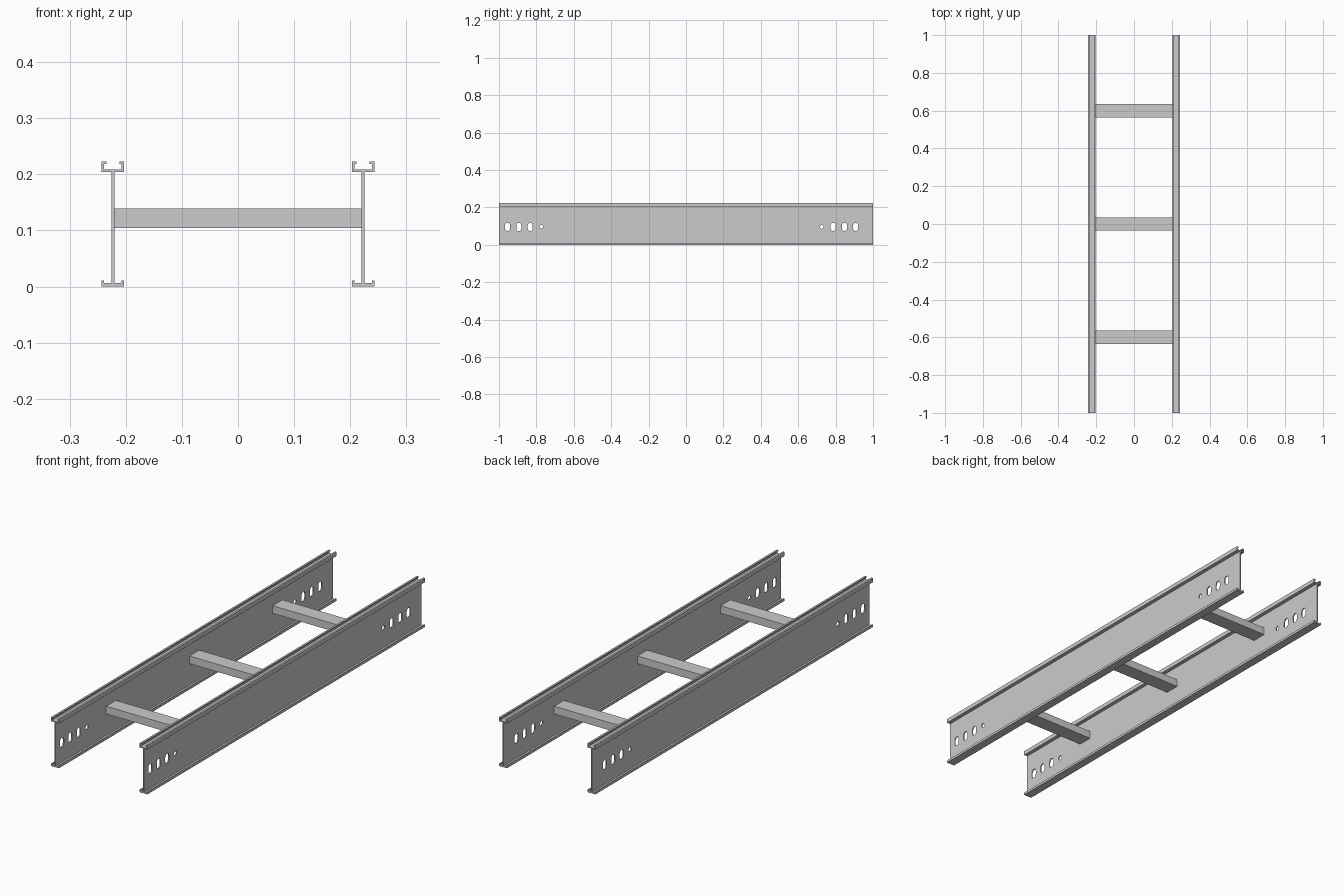
import bpy, bmesh, math

if "Cube" in bpy.data.objects:
    bpy.data.objects.remove(bpy.data.objects["Cube"])

RAIL_X, WEB = 0.223, 0.0025   # rail centre line, half web thickness
HOLE_Z = 0.096

# Right half of the rail cross-section, bottom to top (offset, height)
HALF = [(0.020, 0.0), (0.020, 0.011), (0.0155, 0.011), (0.0155, 0.006),
        (WEB, 0.006), (WEB, 0.204), (0.020, 0.204), (0.020, 0.223),
        (0.0115, 0.223), (0.0115, 0.218), (0.0155, 0.218), (0.0155, 0.209)]
PROFILE = HALF + [(-u, z) for u, z in reversed(HALF)]


def add_prism(bm, points, vec):
    """Extrude a closed outline along vec."""
    face = bm.faces.new([bm.verts.new(p) for p in points])
    res = bmesh.ops.extrude_face_region(bm, geom=[face])
    verts = [g for g in res["geom"] if isinstance(g, bmesh.types.BMVert)]
    bmesh.ops.translate(bm, verts=verts, vec=vec)


def finish(bm, name):
    bmesh.ops.recalc_face_normals(bm, faces=bm.faces)
    mesh = bpy.data.meshes.new(name)
    bm.to_mesh(mesh)
    bm.free()
    ob = bpy.data.objects.new(name, mesh)
    bpy.context.collection.objects.link(ob)
    return ob


def slot(y, radius, half_len):
    """Vertical slot outline; a plain circle when half_len is 0."""
    n, pts = 8, []
    for start, dz in ((0, half_len), (math.pi, -half_len)):
        for i in range(n + 1 if half_len else n):
            a = start + math.pi * i / n
            pts.append((-0.02, y + radius * math.cos(a),
                        HOLE_Z + dz + radius * math.sin(a)))
    return pts


# Cutter for the splice slots and pin holes at both ends
bm = bmesh.new()
for y in (-0.954, -0.894, -0.833, 0.786, 0.847, 0.907):
    add_prism(bm, slot(y, 0.0135, 0.0085), (0.04, 0, 0))
for y in (-0.773, 0.726):
    add_prism(bm, slot(y, 0.010, 0), (0.04, 0, 0))
cutter = finish(bm, "hole_cutter")
cutter.hide_render = True

# Side rails with punched webs
bm = bmesh.new()
add_prism(bm, [(u, -1, z) for u, z in PROFILE], (0, 2, 0))
left = finish(bm, "left_side_rail")
mod = left.modifiers.new("holes", 'BOOLEAN')
mod.operation = 'DIFFERENCE'
mod.solver = 'EXACT'
mod.object = cutter
bpy.context.view_layer.objects.active = left
left.select_set(True)
bpy.ops.object.modifier_apply(modifier=mod.name)
bpy.data.objects.remove(cutter)

right = left.copy()
right.name = "right_side_rail"
bpy.context.collection.objects.link(right)
left.location.x, right.location.x = -RAIL_X, RAIL_X

# Rungs between the webs
span = RAIL_X - WEB
for i, y in enumerate((-0.6, 0.0, 0.6)):
    bm = bmesh.new()
    add_prism(bm, [(-span, y - 0.035, 0.104), (-span, y + 0.035, 0.104),
                   (-span, y + 0.035, 0.139), (-span, y - 0.035, 0.139)],
              (2 * span, 0, 0))
    finish(bm, f"rung_{i + 1}")
